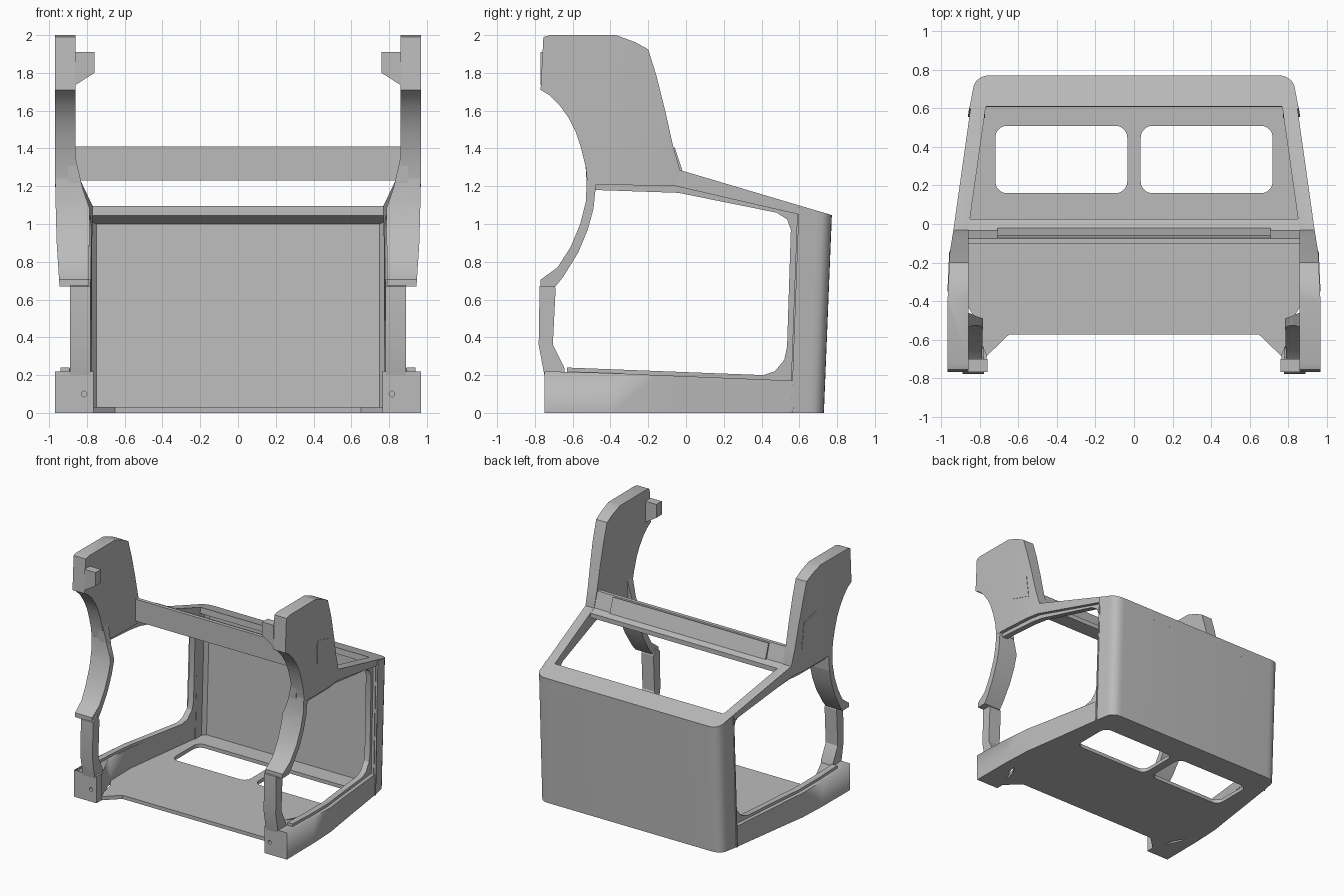
import bpy, bmesh, math
from mathutils import Vector

if "Cube" in bpy.data.objects:
    bpy.data.objects.remove(bpy.data.objects["Cube"])

grey = bpy.data.materials.new("cab_grey")
grey.diffuse_color = (0.5, 0.5, 0.5, 1)
grey.use_nodes = True
grey.node_tree.nodes["Principled BSDF"].inputs["Base Color"].default_value = grey.diffuse_color


def prism(name, pts, place, cuts=(), mirror=False, bevel=0, cutter=None):
    """Extrude a 2D profile (u = 0..1), slice it at cuts, then place(u, a, b) in 3D."""
    bm = bmesh.new()
    lo = [bm.verts.new((0, a, b)) for a, b in pts]
    hi = [bm.verts.new((1, a, b)) for a, b in pts]
    bm.faces.new(lo)
    bm.faces.new(hi[::-1])
    for i in range(len(pts)):
        j = (i + 1) % len(pts)
        bm.faces.new((lo[i], lo[j], hi[j], hi[i]))
    bm.normal_update()
    bmesh.ops.triangulate(bm, faces=bm.faces[:])
    for axis, v in cuts:
        n = Vector((0, 1, 0)) if axis == 'a' else Vector((0, 0, 1))
        bmesh.ops.bisect_plane(bm, geom=bm.verts[:] + bm.edges[:] + bm.faces[:],
                               plane_co=n * v, plane_no=n)
    for v in bm.verts:
        v.co = place(*v.co)
    bmesh.ops.recalc_face_normals(bm, faces=bm.faces[:])
    bm.normal_update()
    bmesh.ops.dissolve_limit(bm, angle_limit=0.01, verts=bm.verts[:], edges=bm.edges[:])
    me = bpy.data.meshes.new(name)
    bm.to_mesh(me)
    bm.free()
    me.materials.append(grey)
    ob = bpy.data.objects.new(name, me)
    bpy.context.collection.objects.link(ob)
    if bevel:
        m = ob.modifiers.new("bevel", 'BEVEL')
        m.width, m.segments, m.angle_limit = bevel, 2, math.radians(45)
    if cutter:
        m = ob.modifiers.new("hole", 'BOOLEAN')
        m.operation, m.object, m.solver = 'DIFFERENCE', cutter, 'EXACT'
    if mirror:
        ob.modifiers.new("mirror", 'MIRROR')
    return ob


def interp(table, t):
    if t <= table[0][0]:
        return table[0][1]
    for (t0, v0), (t1, v1) in zip(table, table[1:]):
        if t <= t1:
            return v0 + (v1 - v0) * (t - t0) / (t1 - t0)
    return table[-1][1]


def xo(y):
    """Outer half width of the cab along its length."""
    return interp([(-.75, .97), (-.39, .968), (-.15, .957), (-.03, .938), (.77, .825)], y)


def side(name, pts, xin, xout, cuts=(), **kw):
    """Side part from a (y, z) profile between two x functions, mirrored."""
    cuts = [('a', c) for c in (-.39, -.15, -.03)] + list(cuts)
    return prism(name, pts, lambda u, y, z: (xout(y, z) if u > .5 else xin(y, z), y, z),
                 cuts, True, **kw)


def both(half):
    return half + [(-x, y) for x, y in reversed(half)]


def hide(ob):
    ob.hide_render = True
    ob.hide_viewport = True
    ob.display_type = 'WIRE'
    return ob


def bolt_cutter(name, x, z):
    circle = [(x + .015 * math.cos(i * math.pi / 8), z + .015 * math.sin(i * math.pi / 8))
              for i in range(16)]
    return hide(prism(name, circle, lambda u, a, b: (a, -.85 + u * .22, b)))


# floor with two rounded openings
def rounded(x0, x1, y0, y1, r):
    out = []
    for k, (cx, cy) in enumerate([(x1 - r, y1 - r), (x0 + r, y1 - r), (x0 + r, y0 + r), (x1 - r, y0 + r)]):
        for i in range(6):
            a = math.pi / 2 * (k + i / 5)
            out.append((cx + r * math.cos(a), cy + r * math.sin(a)))
    return out


hole = hide(prism("floor_hole_cutter", rounded(.035, .72, .16, .51, .06),
                  lambda u, x, y: (x, y, -.1 + .3 * u)))
prism("floor", [(0, -.575), (.65, -.575), (.78, -.70), (.82, -.5), (.91, -.35), (.90, 0), (.82, .64), (.78, .70), (0, .70)],
      lambda u, x, y: (x, y, .03 * u), mirror=True, cutter=hole)

# back wall with rounded corners, leaning slightly outward
top = lambda y: 1.275 - .295 * y
outer = [(.855, .56), (.838, .65), (.832, .68), (.818, .703), (.795, .72), (.77, .728), (.74, .73)]
wall = both(outer) + [(-.775, .56), (-.775, .63), (-.75, .66), (.75, .66), (.775, .63), (.775, .56)]
prism("back_wall", wall,
      lambda u, x, y: (x, y + .042 * u, (top(y + .042) - .004) * u))

# sloping cap over the back wall
cap = both([(.843, .61)] + [(x, y + .042) for x, y in outer[1:]])
prism("back_cap", cap,
      lambda u, x, y: (x, y - .003 * (1 - u), top(y) if u > .5 else 1.045 - .5 * (y - .61)))

# side sills, with a wide foot at the front
side("sill", [(-.75, 0), (-.75, .22), (-.44, .212), (.58, .17), (.56, 0)],
     lambda y, z: interp([(-.68, .765), (-.45, .87), (-.15, .875), (-.03, .86), (.6, .775)], y),
     lambda y, z: xo(y), [('a', -.68), ('a', -.45)], cutter=bolt_cutter("sill_bolt_cutter", .815, .10))

# door opening frame, set back from the outer skin
side("door_frame",
     [(-.63, .24), (.41, .20), (.47, .22), (.52, .28), (.535, .35), (.555, .97), (.535, 1.025),
      (.48, 1.06), (-.04, 1.165), (-.48, 1.18), (-.48, 1.215), (-.03, 1.225), (.60, 1.07),
      (.57, .12), (-.63, .12)],
     lambda y, z: xo(y) - .078, lambda y, z: xo(y) - .03)

# rear door post and its raised seal
side("rear_post", [(.55, 0), (.585, 0), (.625, 1.08), (.59, 1.09)],
     lambda y, z: .775, lambda y, z: xo(y) - .008)
side("post_seal", [(.557, 0), (.567, 0), (.607, 1.09), (.597, 1.09)],
     lambda y, z: .84, lambda y, z: xo(y) + .008)

# sloping window rail along each side
side("window_rail", [(-.06, 1.21), (-.03, 1.285), (.64, top(.64)), (.62, 1.045), (-.03, 1.195)],
     lambda y, z: xo(y) - .078, lambda y, z: xo(y))

# upper side panel
side("upper_panel",
     [(-.77, 1.71), (-.755, 1.99), (-.72, 2.0), (-.37, 2.0), (-.27, 1.963), (-.20, 1.925),
      (-.155, 1.78), (-.11, 1.6), (-.07, 1.42), (-.03, 1.28), (-.03, 1.195), (-.05, 1.20),
      (-.50, 1.21), (-.522, 1.21), (-.53, 1.3), (-.555, 1.4), (-.585, 1.49), (-.62, 1.56),
      (-.67, 1.63), (-.72, 1.68)],
     lambda y, z: .86, lambda y, z: xo(y), bevel=.014)
side("side_flap", [(-.24, 1.62), (-.335, 1.65), (-.35, 1.62), (-.35, 1.47), (-.33, 1.445),
                   (-.14, 1.39), (-.165, 1.6)],
     lambda y, z: .93, lambda y, z: xo(y) + .003)

# curved front pillar
side("front_pillar",
     [(-.525, 1.24), (-.53, 1.12), (-.56, 1.0), (-.61, .88), (-.68, .77), (-.77, .705),
      (-.77, .67), (-.69, .67), (-.65, .72), (-.57, .85), (-.52, .97), (-.49, 1.08), (-.475, 1.22)],
     lambda y, z: interp([(.7, .79), (1.08, .785), (1.24, .84)], z),
     lambda y, z: interp([(.67, .945), (.9, .96), (1.2, .968)], z),
     [('b', .9), ('b', 1.08)])
side("pillar_gusset", [(-.525, 1.2), (-.475, 1.2), (-.46, 1.36), (-.535, 1.36)],
     lambda y, z: interp([(1.2, .825), (1.36, .862)], z), lambda y, z: .9)

# lower front post
side("lower_post",
     [(-.75, .2), (-.78, .36), (-.775, .67), (-.72, .71), (-.69, .66), (-.705, .36), (-.645, .24), (-.64, .2)],
     lambda y, z: .78, lambda y, z: .89)

# mounting tabs at the top of the panels
prism("mounting_tab", [(.862, 1.91), (.76, 1.91), (.76, 1.80), (.862, 1.735)],
      lambda u, x, z: (x, -.77 + .07 * u, z), mirror=True,
      cutter=bolt_cutter("tab_bolt_cutter", .812, 1.875))

# cross beam and its raised strip
prism("cross_beam", [(-.105, 1.23), (-.105, 1.41), (-.075, 1.41), (-.035, 1.285), (.025, 1.267), (.025, 1.23)],
      lambda u, y, z: (-.865 + 1.73 * u, y, z))
prism("beam_strip", [(-.075, 1.40), (-.06, 1.405), (-.02, 1.285), (-.04, 1.28)],
      lambda u, y, z: (-.71 + 1.42 * u, y, z))

# smooth rounded corners, keep real edges crisp
bpy.context.view_layer.update()
for ob in bpy.context.scene.objects:
    if not ob.hide_render:
        ob.select_set(True)
        bpy.context.view_layer.objects.active = ob
bpy.ops.object.shade_smooth_by_angle(angle=math.radians(25))
